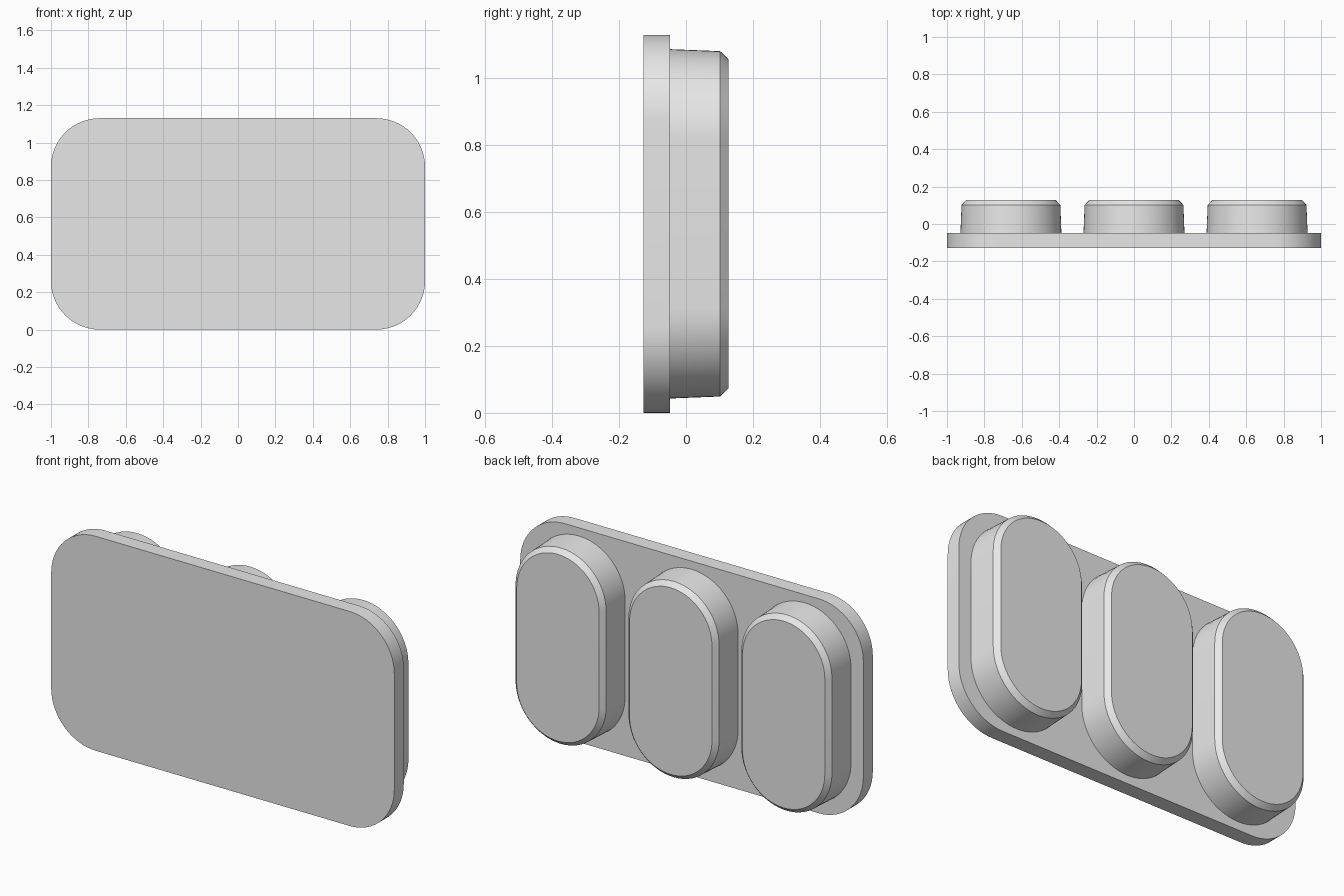
import bpy, bmesh, math

cube = bpy.data.objects.get("Cube")
if cube:
    bpy.data.objects.remove(cube, do_unlink=True)

grey = bpy.data.materials.new("light grey")
grey.use_nodes = True
grey.diffuse_color = (0.8, 0.8, 0.8, 1)
grey.node_tree.nodes["Principled BSDF"].inputs["Base Color"].default_value = (0.8, 0.8, 0.8, 1)

HEIGHT = 1.13
MID = HEIGHT / 2
STEPS = 16  # segments per rounded corner


def outline(half_w, half_h, radius):
    """Rounded rectangle in the x-z plane."""
    points = []
    corners = [(1, 1), (-1, 1), (-1, -1), (1, -1)]
    for i, (sx, sz) in enumerate(corners):
        for k in range(STEPS + 1):
            a = (i + k / STEPS) * math.pi / 2
            points.append((sx * (half_w - radius) + radius * math.cos(a),
                           sz * (half_h - radius) + radius * math.sin(a)))
    return points


def loft(name, x, sections):
    """Solid through (y, half width, half height, radius) sections."""
    bm = bmesh.new()
    rings = [[bm.verts.new((px, y, pz)) for px, pz in outline(w, h, r)]
             for y, w, h, r in sections]
    n = len(rings[0])
    for a, b in zip(rings, rings[1:]):
        for i in range(n):
            j = (i + 1) % n
            bm.faces.new((a[i], a[j], b[j], b[i]))
    bm.faces.new(rings[0])
    bm.faces.new(rings[-1])
    bmesh.ops.remove_doubles(bm, verts=bm.verts, dist=0.0001)
    bmesh.ops.recalc_face_normals(bm, faces=bm.faces)
    mesh = bpy.data.meshes.new(name)
    bm.to_mesh(mesh)
    bm.free()
    mesh.materials.append(grey)
    obj = bpy.data.objects.new(name, mesh)
    obj.location = (x, 0, MID)
    bpy.context.collection.objects.link(obj)
    bpy.ops.object.select_all(action='DESELECT')
    obj.select_set(True)
    bpy.context.view_layer.objects.active = obj
    bpy.ops.object.shade_smooth_by_angle(angle=math.radians(30))
    return obj


# Backing plate with rounded corners
loft("plate", 0, [(-0.127, 1, MID, 0.26), (-0.048, 1, MID, 0.26)])

# Three tapered, chamfered pads on the back
for label, x in (("right", -0.658), ("middle", 0), ("left", 0.658)):
    loft(label + "_pad", x, [(-0.048, 0.27, 0.522, 0.27),
                             (0.102, 0.264, 0.516, 0.264),
                             (0.127, 0.24, 0.492, 0.24)])
